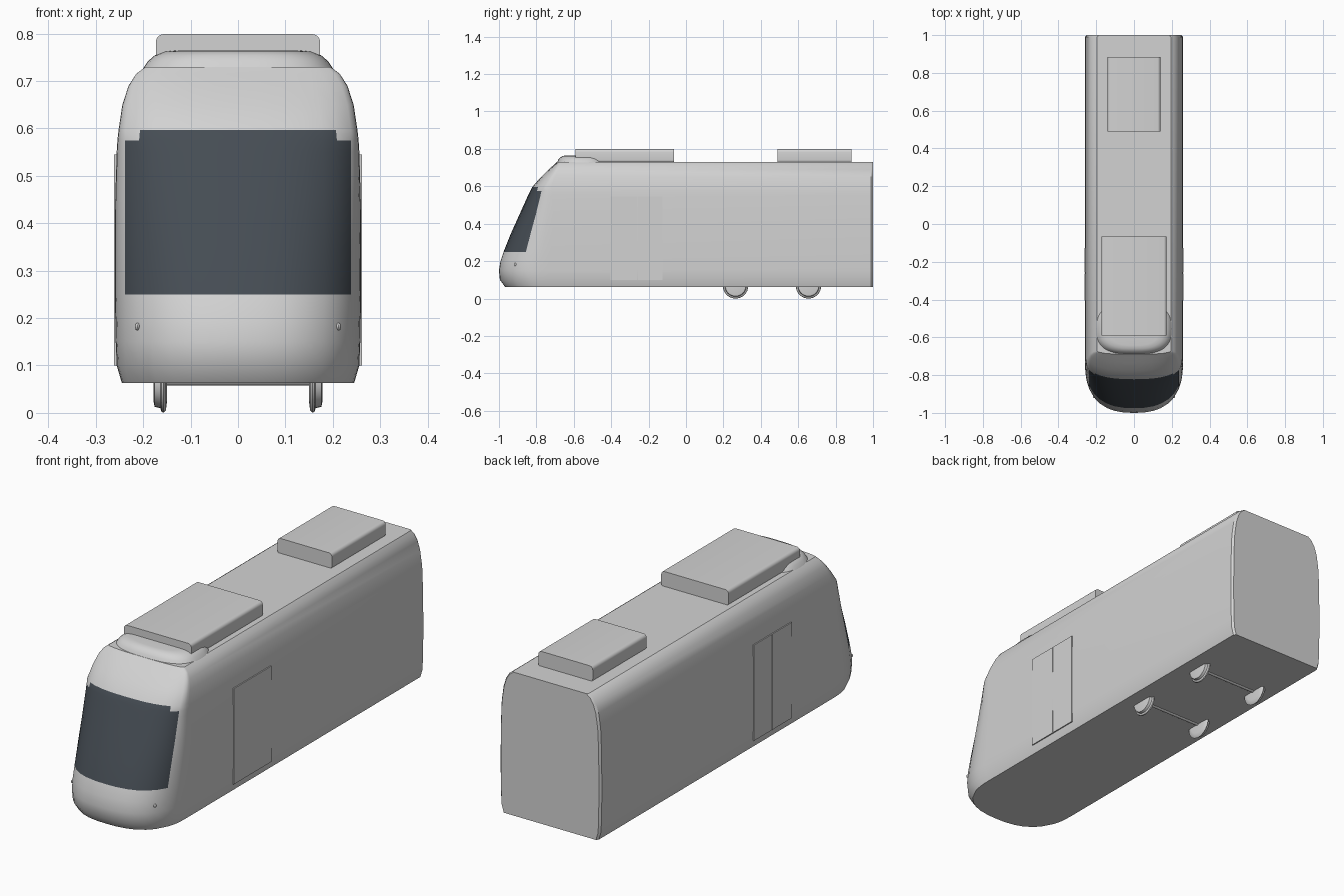
import bpy, bmesh, math
from mathutils import Matrix

if "Cube" in bpy.data.objects:
    bpy.data.objects.remove(bpy.data.objects["Cube"])


def material(name, color):
    mat = bpy.data.materials.new(name)
    mat.use_nodes = True
    mat.diffuse_color = (*color, 1)
    bsdf = next(n for n in mat.node_tree.nodes if n.type == 'BSDF_PRINCIPLED')
    bsdf.inputs["Base Color"].default_value = (*color, 1)
    return mat


GREY = material("light_grey", (0.65, 0.65, 0.65))
GLASS = material("dark_glass", (0.06, 0.073, 0.088))


def finish(name, bm, mats=(GREY,), angle=35):
    bmesh.ops.recalc_face_normals(bm, faces=bm.faces)
    mesh = bpy.data.meshes.new(name)
    bm.to_mesh(mesh)
    bm.free()
    for m in mats:
        mesh.materials.append(m)
    obj = bpy.data.objects.new(name, mesh)
    bpy.context.collection.objects.link(obj)
    bpy.ops.object.select_all(action='DESELECT')
    obj.select_set(True)
    bpy.context.view_layer.objects.active = obj
    bpy.ops.object.shade_smooth_by_angle(angle=math.radians(angle))
    return obj


def loft(rings):
    """Skin closed rings of points and cap both ends."""
    bm = bmesh.new()
    rows = [[bm.verts.new(p) for p in ring] for ring in rings]
    n = len(rows[0])
    for a, b in zip(rows, rows[1:]):
        for i in range(n):
            j = (i + 1) % n
            bm.faces.new((a[i], a[j], b[j], b[i]))
    bm.faces.new(rows[0])
    bm.faces.new(rows[-1])
    return bm


# Body: plan outlines stacked by height (z, half width, nose tip y, nose depth)
LEVELS = [
    (.063, .245, -.968, .24), (.10, .256, -.995, .26), (.15, .258, -1, .26),
    (.20, .259, -.992, .26), (.25, .26, -.975, .25), (.35, .26, -.935, .22),
    (.45, .259, -.89, .18), (.55, .256, -.845, .13), (.575, .2545, -.833, .115),
    (.597, .252, -.822, .10), (.65, .244, -.775, .075), (.69, .231, -.735, .05),
    (.715, .215, -.706, .03), (.73, .195, -.69, .02),
]
GLASS_X = .238


def outline(z, w, tip, depth):
    edge = min(GLASS_X / w, .945)
    steps = [1, .995, .985, .97, edge, .82, .7, .55, .4, .2]
    half = [(w - .008, 1), (w, .99)]
    half += [(w * u, tip + depth * (1 - (1 - u ** 2.5) ** .4)) for u in steps]
    left = [(x, y, z) for x, y in half]
    right = [(-x, y, z) for x, y in reversed(half)]
    return left + [(0, tip, z)] + right


bm = loft([outline(*level) for level in LEVELS])

# Windshield: nose faces between the sill and the rounded upper corners
for f in bm.faces:
    c = f.calc_center_median()
    limit = GLASS_X if c.z < .575 else .215
    if .25 < c.z < .597 and abs(c.x) < limit and c.y < -.7:
        f.material_index = 1
finish("body", bm, (GREY, GLASS))


# Roof fairing: low rounded hump behind the nose
def oval(scale, z, count=48):
    pts = []
    for i in range(count):
        a = math.tau * i / count
        c, s = math.cos(a), math.sin(a)
        pts.append((math.copysign(abs(c) ** .7, c) * .2 * scale,
                    math.copysign(abs(s) ** .7, s) * .135 * scale - .555, z))
    return pts


finish("roof_fairing", loft([oval(1, .727), oval(.95, .742), oval(.88, .754),
                             oval(.78, .762), oval(.65, .765)]))


# Roof units: rounded section extruded lengthwise
def roof_unit(name, half_width, y0, y1, low=.725, high=.799, r=.016):
    corners = [(half_width - r, low + r, -90), (half_width - r, high - r, 0),
               (r - half_width, high - r, 90), (r - half_width, low + r, 180)]
    section = []
    for cx, cz, start in corners:
        for k in range(6):
            a = math.radians(start + 18 * k)
            section.append((cx + r * math.cos(a), cz + r * math.sin(a)))
    finish(name, loft([[(x, y, z) for x, z in section] for y in (y0, y1)]))


roof_unit("front_roof_unit", .173, -.59, -.065)
roof_unit("rear_roof_unit", .14, .49, .885)


def box(name, center, size):
    bm = bmesh.new()
    bmesh.ops.create_cube(bm, size=1)
    bmesh.ops.scale(bm, vec=size, verts=bm.verts)
    bmesh.ops.translate(bm, vec=center, verts=bm.verts)
    finish(name, bm)


# Doors and headlights on both sides
for side, label in ((1, "left"), (-1, "right")):
    for y, part in ((-.3325, "front"), (-.192, "rear")):
        width = .143 if part == "front" else .132
        box(f"{label}_{part}_door_leaf", (side * .257, y, .3225), (.009, width, .445))
    bm = bmesh.new()
    bmesh.ops.create_uvsphere(bm, u_segments=12, v_segments=8, radius=.008)
    bmesh.ops.scale(bm, vec=(.65, 1, 1), verts=bm.verts)
    bmesh.ops.translate(bm, vec=(side * .212, -.913, .182), verts=bm.verts)
    finish(f"{label}_headlight", bm)


# Wheels: turned profile (x, radius) with a flange on the inner side
WHEEL = [(.150, .045), (.152, .062), (.157, .068), (.161, .066),
         (.164, .058), (.176, .055), (.178, .045)]


def wheel(name, side, y, z=.068, count=32):
    rings = []
    for x, r in WHEEL:
        rings.append([(side * x, y + r * math.cos(math.tau * i / count),
                       z + r * math.sin(math.tau * i / count)) for i in range(count)])
    finish(name, loft(rings))


for y, end in ((.265, "front"), (.655, "rear")):
    wheel(f"left_{end}_wheel", 1, y)
    wheel(f"right_{end}_wheel", -1, y)
    bm = bmesh.new()
    turn = Matrix.Translation((0, y, .068)) @ Matrix.Rotation(math.pi / 2, 4, 'Y')
    bmesh.ops.create_cone(bm, cap_ends=True, segments=16, radius1=.01, radius2=.01,
                          depth=.31, matrix=turn)
    finish(f"{end}_axle", bm)
